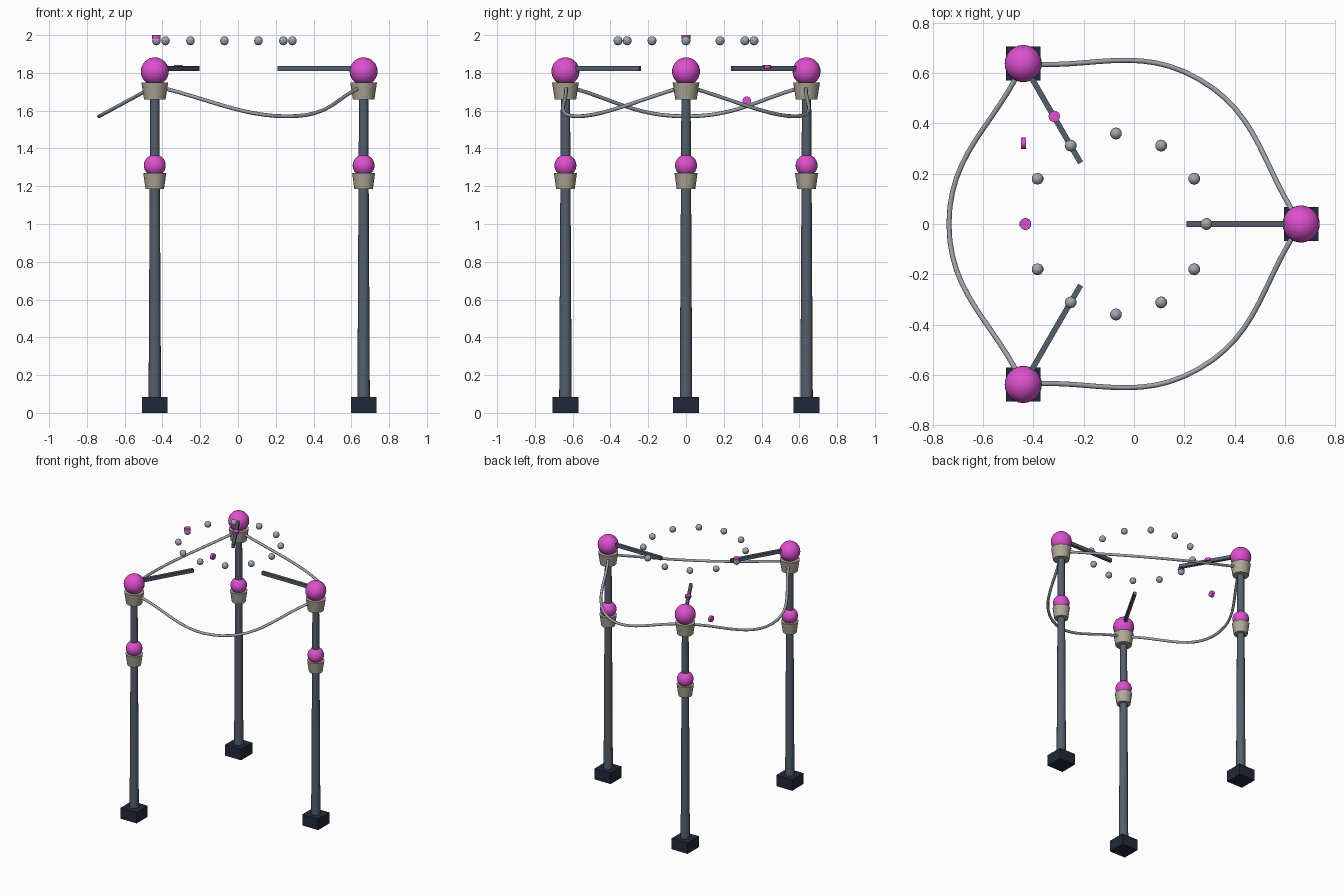
import bpy, math
from mathutils import Vector

if "Cube" in bpy.data.objects:
    bpy.data.objects.remove(bpy.data.objects["Cube"])

CX, R = -0.072, 0.737          # ring centre and post distance
RING = 0.36                    # radius of the bead ring


def mat(name, r, g, b):
    m = bpy.data.materials.new(name)
    m.diffuse_color = (r, g, b, 1)
    m.use_nodes = True
    m.node_tree.nodes["Principled BSDF"].inputs["Base Color"].default_value = m.diffuse_color
    return m


STEEL = mat("steel", 0.09, 0.115, 0.15)
DARK = mat("dark", 0.015, 0.022, 0.04)
PINK = mat("pink", 0.72, 0.08, 0.62)
STONE = mat("stone", 0.42, 0.39, 0.31)
WIRE = mat("wire", 0.36, 0.39, 0.43)


def finish(name, m, smooth=True):
    ob = bpy.context.object
    ob.name = name
    ob.data.materials.append(m)
    if smooth:
        bpy.ops.object.shade_smooth_by_angle(angle=math.radians(35))
    return ob


def cone(name, m, p, r1, r2, z0, z1, sides):
    bpy.ops.mesh.primitive_cone_add(vertices=sides, radius1=r1, radius2=r2, depth=z1 - z0,
                                    location=(p[0], p[1], (z0 + z1) / 2))
    return finish(name, m)


def ball(name, m, p, z, r, seg, rings):
    bpy.ops.mesh.primitive_uv_sphere_add(segments=seg, ring_count=rings, radius=r,
                                         location=(p[0], p[1], z))
    return finish(name, m)


def disc(name, p, rot=(0, 0, 0)):
    bpy.ops.mesh.primitive_cylinder_add(vertices=16, radius=0.023, depth=0.02,
                                        location=p, rotation=rot)
    return finish(name, PINK)


def around(angle, r):
    return Vector((CX + r * math.cos(angle), r * math.sin(angle), 0))


for i in range(3):
    a = math.radians(120 * i)
    p = around(a, R)
    # post on its block
    bpy.ops.mesh.primitive_cube_add(size=1, location=(p.x, p.y, 0.0425))
    bpy.context.object.scale = (0.136, 0.136, 0.085)
    finish(f"base_block_{i}", DARK, False)
    cone(f"post_{i}", STEEL, p, 0.033, 0.024, 0.08, 1.76, 16)
    # cups with globes
    cone(f"lower_cup_{i}", STONE, p, 0.049, 0.061, 1.185, 1.27, 16)
    ball(f"lower_globe_{i}", PINK, p, 1.31, 0.058, 24, 16)
    cone(f"upper_cup_{i}", STONE, p, 0.057, 0.071, 1.66, 1.75, 16)
    ball(f"upper_globe_{i}", PINK, p, 1.808, 0.074, 24, 16)
    # arm pointing to the middle
    c = around(a, R - 0.228)
    bpy.ops.mesh.primitive_cube_add(size=1, location=(c.x, c.y, 1.823), rotation=(0, 0, a))
    bpy.context.object.scale = (0.456, 0.022, 0.026)
    finish(f"arm_{i}", STEEL, False)
    # sagging cable to the next post
    cu = bpy.data.curves.new(f"cable_{i}", "CURVE")
    cu.dimensions = "3D"
    cu.bevel_depth = 0.01
    cu.bevel_resolution = 2
    cu.use_fill_caps = True
    sp = cu.splines.new("BEZIER")
    sp.bezier_points.add(2)
    sp.resolution_u = 12
    b = a + math.radians(120)
    stops = ((around(a, R), 1.73), (around((a + b) / 2, 0.664), 1.57), (around(b, R), 1.73))
    for bp, (q, z) in zip(sp.bezier_points, stops):
        bp.co = (q.x, q.y, z)
        bp.handle_left_type = bp.handle_right_type = "AUTO"
    cu.materials.append(WIRE)
    bpy.context.collection.objects.link(bpy.data.objects.new(f"cable_{i}", cu))

# floating ring of beads
for i in range(12):
    ball(f"bead_{i}", WIRE, around(math.radians(30 * i), RING), 1.97, 0.024, 10, 8)

# small pink discs: on a bead, on an arm, and beside the rear post
disc("bead_disc", (CX - RING, 0, 1.99))
disc("arm_disc", (-0.317, 0.428, 1.832))
disc("side_disc", (-0.44, 0.322, 1.652), (0, math.radians(90), 0))
